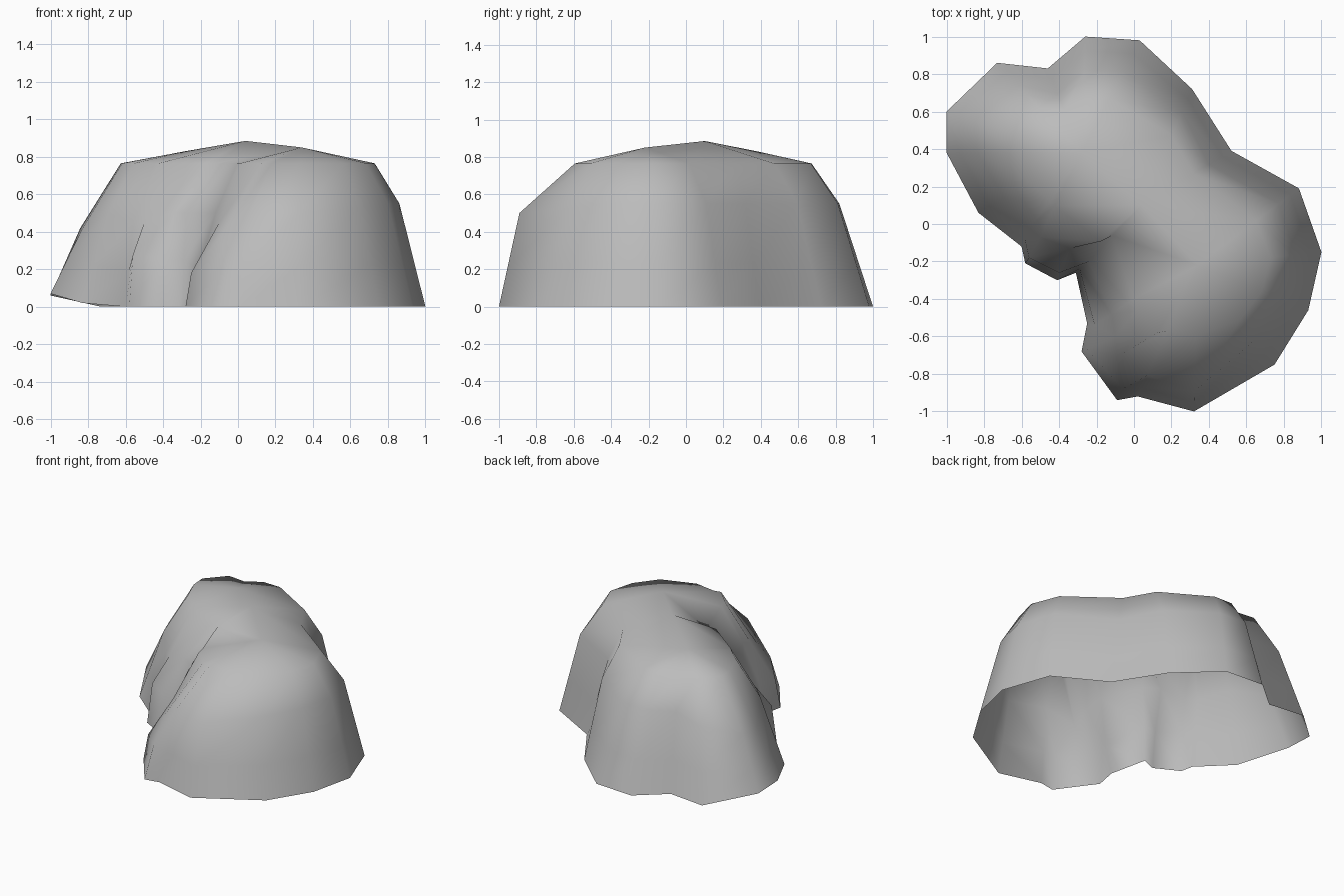
import bpy
import bmesh
from mathutils import Vector

default_cube = bpy.data.objects.get("Cube")
if default_cube:
    bpy.data.objects.remove(default_cube, do_unlink=True)

# Stone colour
stone = bpy.data.materials.new("grey_stone")
stone.use_nodes = True
grey = (0.5, 0.5, 0.5, 1)
stone.diffuse_color = grey
shader = next(n for n in stone.node_tree.nodes if n.type == "BSDF_PRINCIPLED")
shader.inputs["Base Color"].default_value = grey

# Ridge line along the top of the boulder
ridge = [Vector(p) for p in ((-.28, .38, .83), (.04, .1, .885), (.34, -.22, .85))]

# Ground outline, clockwise from the far right corner
outline = [
    (-1, .6), (-.73, .86), (-.46, .83), (-.26, 1), (.03, .98), (.31, .72),
    (.52, .39), (.88, .19), (1, -.15), (.93, -.46), (.75, -.75), (.32, -1),
    (.02, -.92), (-.09, -.94), (-.28, -.68), (-.25, -.53), (-.31, -.26),
    (-.41, -.3), (-.58, -.21), (-.6, -.12), (-.83, .06), (-1, .38)]

# Slope of the wall: inward pull and height at the waist, pull at the shoulder
slope = [
    (.22, .42, .52), (.25, .5, .5), (.3, .53, .5), (.29, .55, .53),
    (.28, .55, .52), (.2, .55, .4), (.25, .55, .42), (.2, .55, .42),
    (.21, .55, .41), (.22, .55, .42), (.25, .53, .45), (.14, .5, .52),
    (.16, .5, .5), (.2, .4, .5), (.2, .45, .47), (.2, .5, .42),
    (.2, .5, .55), (.2, .5, .52), (.2, .45, .52), (.2, .45, .48),
    (.25, .5, .5), (.23, .41, .53)]

# Lifted rim, and the hollow with its two small ledges
lifted_rim = {0: .06, 20: .02, 21: .07}
ledge = {13: (-.06, -.88, .23), 14: (-.25, -.67, .18), 15: (-.21, -.54, .2),
         16: (-.29, -.24, .25), 17: (-.4, -.26, .25), 18: (-.56, -.18, .28)}
hollow = {13: (-.09, -.71, .38), 14: (-.1, -.6, .45), 15: (-.12, -.48, .5),
          16: (-.24, -.2, .5), 17: (-.34, -.13, .5), 18: (-.5, -.07, .45),
          19: (-.56, -.02, .45)}
SHOULDER_HEIGHT = .765


def pulled(point, target, amount, height):
    """Move a point towards the ridge and set its height."""
    moved = point.lerp(target, amount)
    moved.z = height
    return moved


def build_column(index):
    """Points from the ground up to the ridge at one outline corner."""
    x, y = outline[index]
    waist_pull, waist_height, shoulder_pull = slope[index]
    base = Vector((x, y, lifted_rim.get(index, 0)))
    top = min(ridge, key=lambda r: (r.xy - base.xy).length)
    waist = Vector(hollow.get(index, pulled(base, top, waist_pull, waist_height)))
    low = Vector(ledge.get(index, base.lerp(waist, .42)))
    shoulder = pulled(base, top, shoulder_pull, SHOULDER_HEIGHT)
    return [base, low, waist, shoulder, top]


# Boulder shell, open underneath
bm = bmesh.new()
ridge_verts = {tuple(r): bm.verts.new(r) for r in ridge}
columns = []
for i in range(len(outline)):
    *wall, top = build_column(i)
    columns.append([bm.verts.new(p) for p in wall] + [ridge_verts[tuple(top)]])

for right, left in zip(columns, columns[1:] + columns[:1]):
    for level in range(len(right) - 1):
        corners = [left[level], right[level], right[level + 1], left[level + 1]]
        face = bm.faces.new(list(dict.fromkeys(corners)))
        face.smooth = True

mesh = bpy.data.meshes.new("boulder")
bm.to_mesh(mesh)
bm.free()
mesh.materials.append(stone)
boulder = bpy.data.objects.new("boulder", mesh)
bpy.context.scene.collection.objects.link(boulder)
